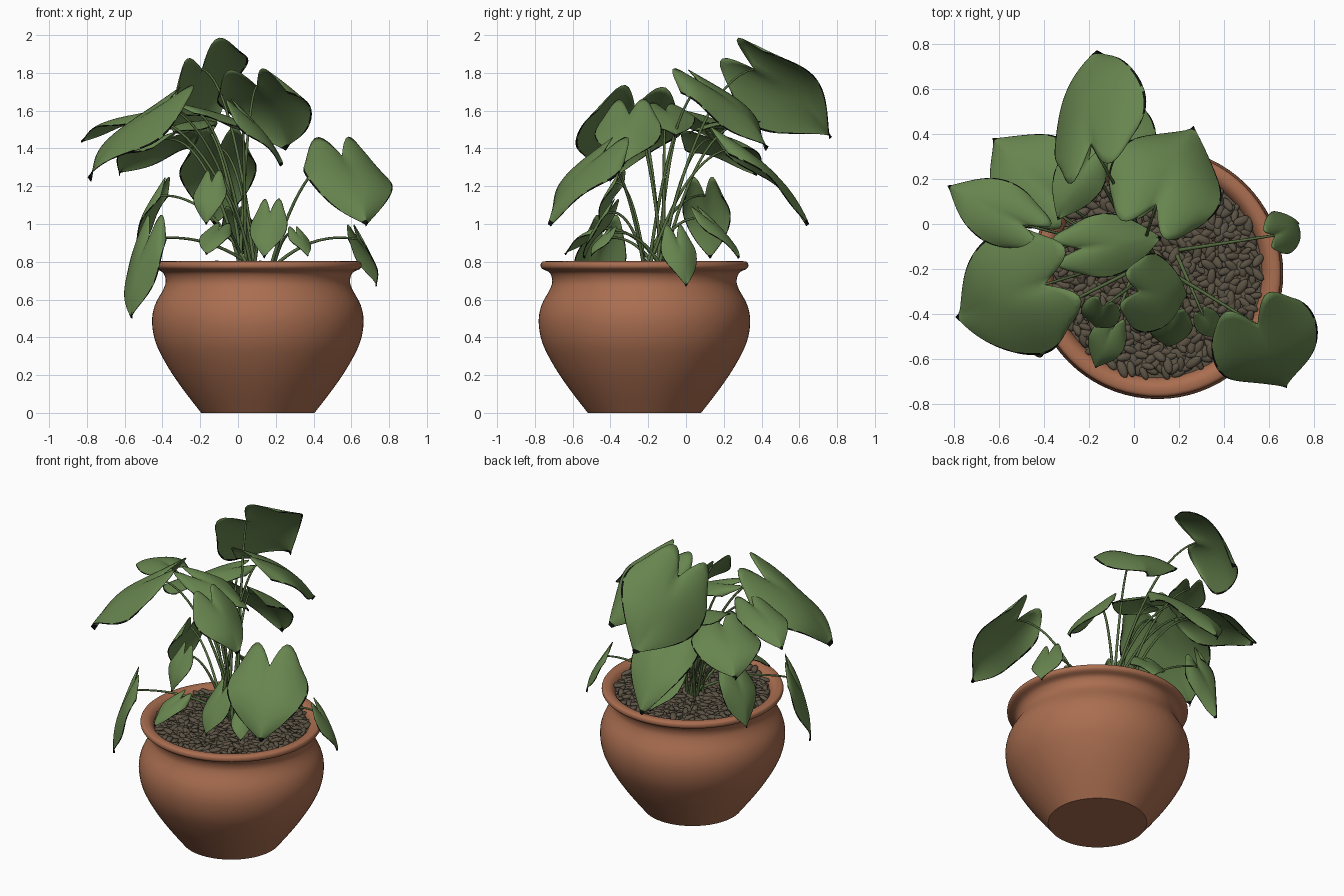
import bpy, bmesh, math, random
from mathutils import Vector, Matrix

if "Cube" in bpy.data.objects:
    bpy.data.objects.remove(bpy.data.objects["Cube"])
random.seed(4)
CX, CY = 0.105, -0.22


def material(name, rgb):
    m = bpy.data.materials.new(name)
    m.diffuse_color = (*rgb, 1)
    m.use_nodes = True
    m.node_tree.nodes["Principled BSDF"].inputs["Base Color"].default_value = m.diffuse_color
    return m


TERRACOTTA = material("terracotta", (0.40, 0.155, 0.08))
LEAF = material("leaf_green", (0.137, 0.235, 0.078))
EDGE = material("leaf_edge_black", (0.006, 0.007, 0.005))
STEM = material("stem_green", (0.09, 0.15, 0.05))
PEBBLE = material("pebble_brown", (0.105, 0.085, 0.058))


def finish(name, bm, mats, sharp=None):
    me = bpy.data.meshes.new(name)
    bm.to_mesh(me)
    bm.free()
    ob = bpy.data.objects.new(name, me)
    bpy.context.collection.objects.link(ob)
    for m in mats:
        me.materials.append(m)
    for p in me.polygons:
        p.use_smooth = True
    if sharp:
        bpy.context.view_layer.objects.active = ob
        ob.select_set(True)
        bpy.ops.object.shade_smooth_by_angle(angle=math.radians(sharp))
        ob.select_set(False)
    return ob


def smooth_profile(pts, steps=4):
    """Catmull-Rom curve through the points."""
    P = [Vector(p) for p in pts]
    P = [P[0]] + P + [P[-1]]
    out = []
    for a, b, c, d in zip(P, P[1:], P[2:], P[3:]):
        for k in range(steps):
            t = k / steps
            out.append(tuple(0.5 * (2 * b + (c - a) * t + (2 * a - 5 * b + 4 * c - d) * t * t
                                    + (3 * b - a - 3 * c + d) * t ** 3)))
    return out + [tuple(P[-1])]


def lathe(name, profile, mat, segs=72):
    bm = bmesh.new()
    rings = []
    for r, z in profile:
        if r == 0:
            rings.append([bm.verts.new((CX, CY, z))] * segs)
        else:
            rings.append([bm.verts.new((CX + r * math.cos(2 * math.pi * i / segs),
                                        CY + r * math.sin(2 * math.pi * i / segs), z))
                          for i in range(segs)])
    for a, b in zip(rings, rings[1:]):
        for i in range(segs):
            j = (i + 1) % segs
            bm.faces.new(list(dict.fromkeys([a[i], a[j], b[j], b[i]])))
    return finish(name, bm, [mat], 50)


# Pot with bulging belly, neck and rolled rim
lathe("pot", [(0, 0)] + smooth_profile([
    (0.30, 0), (0.40, 0.13), (0.48, 0.25), (0.54, 0.37), (0.56, 0.48), (0.545, 0.57),
    (0.50, 0.655), (0.488, 0.70), (0.502, 0.742), (0.54, 0.762), (0.55, 0.78), (0.54, 0.80),
    (0.50, 0.80), (0.47, 0.77), (0.46, 0.72)]), TERRACOTTA)
lathe("soil", [(0.47, 0.755), (0, 0.765)], PEBBLE)

# Pebbles covering the soil in a sunflower spiral
bm = bmesh.new()
N = 640
for i in range(N):
    r = 0.455 * math.sqrt((i + 0.5) / N)
    a = i * 2.39996
    s = random.uniform(0.85, 1.3)
    mat = (Matrix.Translation((CX + r * math.cos(a), CY + r * math.sin(a), random.uniform(0.768, 0.788)))
           @ Matrix.Rotation(random.uniform(0, math.pi), 4, 'Z')
           @ Matrix.Rotation(random.uniform(-0.4, 0.4), 4, 'Y')
           @ Matrix.Diagonal((0.034 * s, 0.0165 * s, 0.011 * s, 1)))
    bmesh.ops.create_icosphere(bm, subdivisions=2, radius=1, matrix=mat)
finish("pebbles", bm, [PEBBLE])


def leaf(name, B, T):
    """Heart-shaped blade from stem joint B to tip T, level across unless rolled."""
    axis = T - B
    L = axis.length
    width = L * (1.02 if name.startswith("broad") else 0.72)
    axis.normalize()
    S = axis.cross(Vector((0, 0, 1))).normalized()
    if "top" in name:  # the highest leaf is rolled, its right lobe up
        S = S if S.x > 0 else -S
        S = max((Matrix.Rotation(r, 3, axis) @ S for r in (-0.82, 0.82)), key=lambda v: v.z)
    up = S.cross(axis)
    if up.z < 0:
        up = -up
    ph = random.uniform(0, 6.28)
    rows, cols = 22, 18
    bm = bmesh.new()
    grid = []
    for i in range(rows + 1):
        t = i / rows
        half = max((1 - t) ** 1.15 * (0.78 + 2.5 * t), 0.01)
        row = []
        for j in range(cols + 1):
            s = 2 * j / cols - 1
            if j in (1, cols - 1):  # narrow margin strip
                s *= 0.965 / abs(s)
            u = t * L - 0.31 * L * (1 - t) ** 3 * math.sin(math.pi * abs(s))
            n = (0.40 * L * t * (1 - t) - 0.13 * width * s * s * half
                 + 0.04 * width * abs(s) * math.sin(7 * t + ph + (1.5 if s > 0 else 0)))
            row.append(bm.verts.new(B + axis * u + S * (s * half * width / 2) + up * n))
        grid.append(row)
    for i in range(rows):
        for j in range(cols):
            f = bm.faces.new((grid[i][j], grid[i][j + 1], grid[i + 1][j + 1], grid[i + 1][j]))
            # dark dried margin and tip
            f.material_index = int(i == rows - 1 or (j in (0, cols - 1) and i % 5 != 2))
    bmesh.ops.recalc_face_normals(bm, faces=bm.faces)
    ob = finish(name + "_leaf", bm, [LEAF, EDGE])
    mod = ob.modifiers.new("thickness", 'SOLIDIFY')
    mod.thickness = 0.004
    mod.offset = 0


# Each leaf: stem joint, tip
LEAVES = {
    "broad_top_back": ((-0.19, 0.36, 1.82), (-0.16, 0.77, 1.46)),
    "broad_upper_right": ((0.1, 0.09, 1.73), (0.26, 0.43, 1.4)),
    "upper_middle": ((-0.24, -0.11, 1.6), (0.12, -0.06, 1.46)),
    "broad_upper_front": ((0.02, -0.3, 1.58), (0.23, -0.33, 1.31)),
    "broad_upper_left": ((-0.4, -0.27, 1.62), (-0.79, -0.41, 1.24)),
    "broad_left_back": ((-0.36, 0.13, 1.45), (-0.63, 0.38, 1.27)),
    "inner_back": ((-0.2, 0.29, 1.53), (-0.34, 0.02, 1.48)),
    "far_left": ((-0.5, 0, 1.57), (-0.83, 0.17, 1.44)),
    "low_back": ((-0.1, 0.26, 1.4), (-0.12, 0.65, 1)),
    "broad_front_right": ((0.55, -0.45, 1.36), (0.68, -0.73, 1)),
    "drooping_left": ((-0.47, -0.44, 0.92), (-0.56, -0.5, 0.5)),
    "drooping_back_left": ((-0.42, 0.1, 1.15), (-0.54, 0.13, 0.82)),
    "low_right": ((0.63, -0.05, 0.92), (0.73, 0, 0.67)),
    "low_inner_back": ((0, 0.1, 1.03), (0.07, 0.28, 0.82)),
    "front_low": ((0.17, -0.41, 1.06), (0.14, -0.54, 0.82)),
    "front_left_low": ((-0.1, -0.47, 0.97), (-0.17, -0.64, 0.84)),
    "front_left_hanging": ((-0.14, -0.37, 1.22), (-0.17, -0.46, 1)),
    "front_small": ((0.31, -0.41, 0.95), (0.37, -0.5, 0.83)),
}

# Leaves with arching stems from the centre of the pot
cu = bpy.data.curves.new("stems", 'CURVE')
cu.dimensions = '3D'
cu.bevel_depth = 0.008
cu.bevel_resolution = 2
cu.materials.append(STEM)
for name, (base, tip) in LEAVES.items():
    B = Vector(base)
    leaf(name, B, Vector(tip))
    a = random.uniform(0, 6.28)
    O = Vector((0.05 + 0.05 * math.cos(a), -0.17 + 0.05 * math.sin(a), 0.76))
    if B.x > 0.25:
        O.x += 0.12
    C = O.lerp(B, 0.45)
    C.z = O.z + (B.z - O.z) * 0.9 + 0.06
    sp = cu.splines.new('POLY')
    n = 14
    sp.points.add(n)
    for i in range(n + 1):
        k = i / n
        P = O * (1 - k) ** 2 + C * (2 * k * (1 - k)) + B * k * k
        sp.points[i].co = (*P, 1)
        sp.points[i].radius = 1.2 - 0.5 * k
ob = bpy.data.objects.new("stems", cu)
bpy.context.collection.objects.link(ob)
